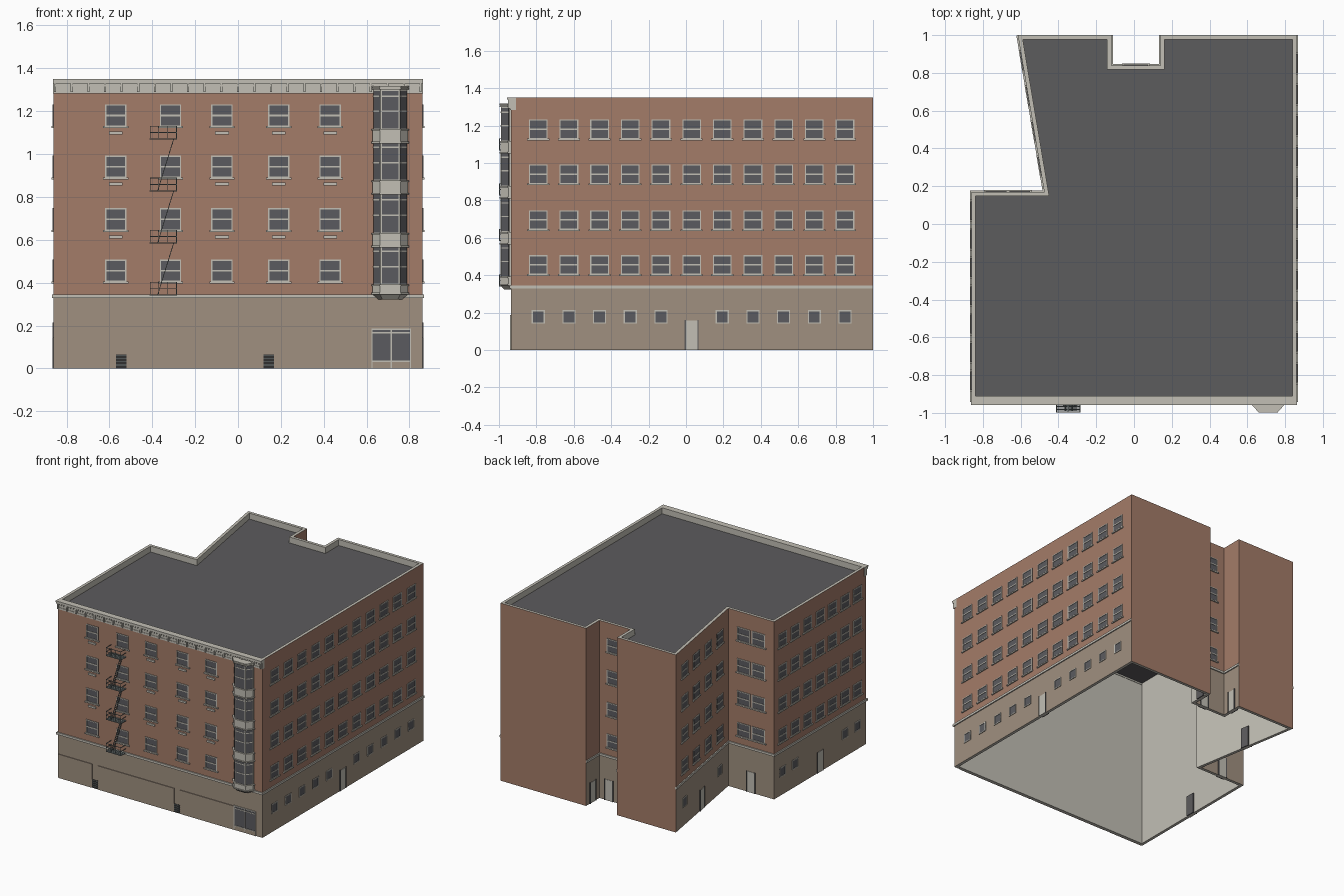
import bpy, bmesh
from mathutils import Vector, Matrix

if "Cube" in bpy.data.objects:
    bpy.data.objects.remove(bpy.data.objects["Cube"])


def material(name, r, g, b):
    m = bpy.data.materials.new(name)
    m.use_nodes = True
    m.diffuse_color = (r, g, b, 1)
    m.node_tree.nodes["Principled BSDF"].inputs["Base Color"].default_value = (r, g, b, 1)
    return m


BRICK = material("brick", .37, .2, .14)
TAN = material("tan_stone", .35, .28, .215)
TRIM = material("pale_trim", .54, .52, .46)
DARK = material("roof_grey", .108, .106, .11)
GLASS = material("window_glass", .105, .105, .115)
IRON = material("iron", .17, .2, .2)
BLACK = material("black_steps", .03, .03, .03)

BASE, TOP = .335, 1.35
ROWS = [.455, .695, .94, 1.18]


class Part:
    """One named object gathered from solids, with a slot per colour used."""
    def __init__(self, name):
        self.name, self.bm, self.mats = name, bmesh.new(), []

    def slot(self, mat):
        if mat not in self.mats:
            self.mats.append(mat)
        return self.mats.index(mat)

    def face(self, verts, mat):
        self.bm.faces.new(verts).material_index = self.slot(mat)

    def box(self, frame, u, out, z, mat):
        size = Vector((u[1] - u[0], out[1] - out[0], z[1] - z[0]))
        mid = Vector((u[0] + u[1], out[0] + out[1], z[0] + z[1])) / 2
        m = frame @ Matrix.Translation(mid) @ Matrix.Diagonal(size).to_4x4()
        for v in bmesh.ops.create_cube(self.bm, size=1, matrix=m)["verts"]:
            for f in v.link_faces:
                f.material_index = self.slot(mat)

    def bar(self, p, q, r, mat):
        p, d = Vector(p), Vector(q) - Vector(p)
        frame = Matrix.Translation(p) @ d.to_track_quat('Z', 'Y').to_matrix().to_4x4()
        self.box(frame, (-r, r), (-r, r), (0, d.length), mat)

    def prism(self, low, high, z0, z1, mat):
        a = [self.bm.verts.new((*p, z0)) for p in low]
        b = [self.bm.verts.new((*p, z1)) for p in high]
        self.face(a, mat)
        self.face(b, mat)
        for i in range(len(a)):
            j = (i + 1) % len(a)
            self.face((a[i], a[j], b[j], b[i]), mat)

    def done(self):
        bmesh.ops.recalc_face_normals(self.bm, faces=self.bm.faces)
        me = bpy.data.meshes.new(self.name)
        self.bm.to_mesh(me)
        self.bm.free()
        for m in self.mats:
            me.materials.append(m)
        bpy.context.collection.objects.link(bpy.data.objects.new(self.name, me))


def wall(a, b, origin=None):
    """Frame with axes along the wall, outward, and up."""
    u = (Vector(b) - Vector(a)).normalized()
    o = origin or a
    return Matrix(((u.x, u.y, 0, o[0]), (u.y, -u.x, 0, o[1]), (0, 0, 1, 0), (0, 0, 0, 1)))


def inset(pts, t):
    res = []
    for i, p in enumerate(pts):
        e = [(Vector(pts[i]) - Vector(pts[i - 1])).normalized(),
             (Vector(pts[(i + 1) % len(pts)]) - Vector(p)).normalized()]
        n = [Vector((d.y, -d.x)) for d in e]
        res.append(Vector(p) - (n[0] + n[1]) * t / (1 + n[0].dot(n[1])))
    return res


# Footprint and wall frames
PLAN = [(-.86, -.935), (.86, -.935), (.86, 1), (.14, 1), (.14, .84),
        (-.12, .84), (-.12, 1), (-.615, 1), (-.475, .17), (-.86, .17)]
edge = lambda i: (PLAN[i], PLAN[(i + 1) % len(PLAN)])
front, right = wall(*edge(0), (0, -.935)), wall(*edge(1), (.86, 0))
recess_a, recess_back, recess_b = wall(*edge(3)), wall(*edge(4)), wall(*edge(5))
slant, step_back, left = wall(*edge(7)), wall(*edge(8)), wall(*edge(9), (-.86, 0))


# Hollow wall shells: the two rear party walls stay brick to the ground
def shell(name, z0, z1, mat):
    part = Part(name)
    inner = inset(PLAN, .022)
    n = len(PLAN)
    o0, o1, i0, i1 = [[part.bm.verts.new((*p, z)) for p in pts]
                      for pts, z in ((PLAN, z0), (PLAN, z1), (inner, z0), (inner, z1))]
    for i in range(n):
        j = (i + 1) % n
        part.face((o0[i], o0[j], o1[j], o1[i]), BRICK if i in (2, 6) else mat)
        part.face((i0[i], i0[j], i1[j], i1[i]), TRIM)
        part.face((o0[i], o0[j], i0[j], i0[i]), TRIM)
        part.face((o1[i], o1[j], i1[j], i1[i]), TRIM)
    part.done()


shell("ground_floor_walls", 0, BASE, TAN)
shell("upper_walls", BASE, TOP, BRICK)
roof = Part("roof")
roof.prism(inset(PLAN, .02), inset(PLAN, .02), 1.295, 1.305, DARK)
roof.done()

# Stone band over the ground floor
band = Part("stone_band")
for i in (0, 1, 3, 4, 5, 7, 8, 9):
    a, b = edge(i)
    length = (Vector(b) - Vector(a)).length
    e = .008 if i in (0, 9) else 0
    band.box(wall(a, b), (-e, length + e), (-.005, .008), (.328, .345), TRIM)
band.done()


def window(part, f, u, z, w, h, sill=True, t=.006):
    a, b, c, d = u - w / 2, u + w / 2, z - h / 2, z + h / 2
    part.box(f, (a, b), (-.003, .002), (c, d), GLASS)
    for x in (a, b - t):
        part.box(f, (x, x + t), (-.003, .005), (c, d), TRIM)
    for y in (c, d - t):
        part.box(f, (a, b), (-.003, .005), (y, y + t), TRIM)
    if sill:
        part.box(f, (a, b), (-.003, .005), (z - .004, z + .004), TRIM)
        part.box(f, (a - .009, b + .009), (-.003, .009), (c - .007, c + .002), TRIM)


def window_grid(name, f, columns, low_columns=(), w=.1):
    part = Part(name)
    for u in columns:
        for z in ROWS:
            window(part, f, u, z, w, .104)
    for u in low_columns:
        window(part, f, u, .177, .07, .072, sill=False)
    part.done()


# Windows on every side
side = [-.79 + .164 * i for i in range(11)]
front_cols = (-.57, -.315, -.075, .19, .43)
window_grid("front_windows", front, front_cols)
window_grid("right_windows", right, side, [u for u in side if abs(u - .03) > .05])
window_grid("left_windows", left, [.38 + .15 * i for i in range(-3, 4)],
            [.38 + .15 * i for i in (-3, -2, 2, 3)])
window_grid("slanted_wall_windows", slant, [.14 + .188 * i for i in range(4)], (.14, .7))
window_grid("rear_step_windows", step_back, (.13, .255), w=.11)
window_grid("recess_windows", recess_back, (.13,), w=.13)

# Small plates under the front sills
plates = Part("sill_plates")
for u in front_cols:
    if abs(u + .315) > .05:
        for z in ROWS[1:]:
            plates.box(front, (u - .032, u + .032), (-.003, .009), (z - .088, z - .074), TRIM)
plates.done()

# Doors: pale outside, dark inside
doors = Part("doors")
for f, u in ((right, .03), (left, .38), (slant, .42), (step_back, .19),
             (recess_a, .08), (recess_b, .08), (recess_back, .08)):
    doors.box(f, (u - .034, u + .034), (-.003, .003), (0, .157), TRIM)
    for s in (-1, 1):
        doors.box(f, (u + s * .034 - .003, u + s * .034 + .003), (-.003, .006), (0, .16), DARK)
    doors.box(f, (u - .034, u + .034), (-.03, -.02), (0, .157), DARK)
doors.done()

# Front ground floor: panels, steps and shop window
panels = Part("front_panels")
for a, b in ((-.85, -.57), (-.52, .12), (.17, .62)):
    panels.box(front, (a, b), (-.003, .005), (0, .18), TAN)
panels.done()
steps = Part("entry_steps")
for u in (-.545, .143):
    steps.box(front, (u - .024, u + .024), (-.003, .003), (0, .064), BLACK)
    for k in range(4):
        steps.box(front, (u - .024, u + .024), (0, .005), (.014 + .015 * k, .017 + .015 * k), IRON)
steps.done()
shop = Part("shop_window")
shop.box(front, (.622, .808), (-.003, .002), (.035, .18), GLASS)
shop.box(front, (.622, .808), (-.003, .004), (0, .03), TAN)
for z in (.03, .163, .18):
    shop.box(front, (.622, .808), (-.003, .006), (z, z + .006), TRIM)
for u in (.622, .712, .802):
    shop.box(front, (u, u + .006), (-.003, .006), (0, .185), TRIM)
shop.done()

# Front cornice with brackets and dentils
cornice = Part("front_cornice")
for z0, z1, out in ((1.283, 1.297, .007), (1.297, 1.328, .004), (1.328, 1.34, .017), (1.34, TOP, .022)):
    cornice.box(front, (-.864, .862), (-.025, out), (z0, z1), TRIM)
for k in range(23):
    u = -.853 + k * .0775
    cornice.box(front, (u - .005, u + .005), (0, .016), (1.29, 1.33), TRIM)
for k in range(86):
    cornice.box(front, (-.855 + k * .02, -.845 + k * .02), (0, .01), (1.314, 1.324), TRIM)
cornice.done()

# Bay window: stacked prisms with glazing on three faces
bay = Part("bay_window")


def bay_plan(grow):
    return [(.632 - grow, -.93), (.632 - grow, -.945 - grow), (.665 - grow / 2, -.988 - grow),
            (.755 + grow / 2, -.988 - grow), (.788 + grow, -.945 - grow), (.788 + grow, -.93)]


bay.prism(bay_plan(0), bay_plan(0), .34, 1.31, TRIM)
bay.prism(bay_plan(-.018), bay_plan(.004), .322, .345, TRIM)
for z0, z1 in ((.345, .392), (.565, .632), (.81, .877), (1.05, 1.117), (1.3, 1.318)):
    bay.prism(bay_plan(.004), bay_plan(.004), z0, z1, TRIM)
    for z in (z0, z1 - .008):
        bay.prism(bay_plan(.01), bay_plan(.01), z, z + .008, TRIM)
body = bay_plan(0)
for k, part_w in ((1, .9), (2, .84), (3, .9)):
    a, b = Vector(body[k]), Vector(body[k + 1])
    f, length = wall(a, b), (b - a).length
    for z in ROWS:
        lo, hi = z - .06, z + .115
        u = (length * (1 - part_w) / 2, length * (1 + part_w) / 2)
        bay.box(f, u, (-.002, .002), (lo, hi), GLASS)
        for r in (lo + .075, hi - .028):
            bay.box(f, u, (-.002, .004), (r, r + .007), TRIM)
bay.done()

# Fire escape: landings, railings and stairs
escape = Part("fire_escape")
Y0, Y1, R = -.937, -.997, .0016
LEVELS = [.342, .585, .828, 1.07]
for n, z in enumerate(LEVELS):
    for k in range(9):
        y = Y0 + (Y1 - Y0) * k / 8
        escape.bar((-.41, y, z), (-.287, y, z), .0022, IRON)
    for x in (-.41, -.35, -.287):
        escape.bar((x, Y0, z), (x, Y1, z), .0025, IRON)
    for h in (.03, .06):
        escape.bar((-.41, Y1, z + h), (-.287, Y1, z + h), R, IRON)
        for x in (-.41, -.287):
            escape.bar((x, Y0, z + h), (x, Y1, z + h), R, IRON)
    for x in (-.41, -.37, -.33, -.287):
        escape.bar((x, Y1, z), (x, Y1, z + .06), R, IRON)
    if n < 3:
        a, b = Vector((-.375, 0, z)), Vector((-.3, 0, LEVELS[n + 1]))
        for y in (-.962, -.99):
            off = Vector((0, y, 0))
            escape.bar(a + off, b + off, R, IRON)
        for k in range(1, 12):
            p = a.lerp(b, k / 12)
            escape.bar((p.x, -.962, p.z), (p.x, -.99, p.z), .002, IRON)
escape.done()
